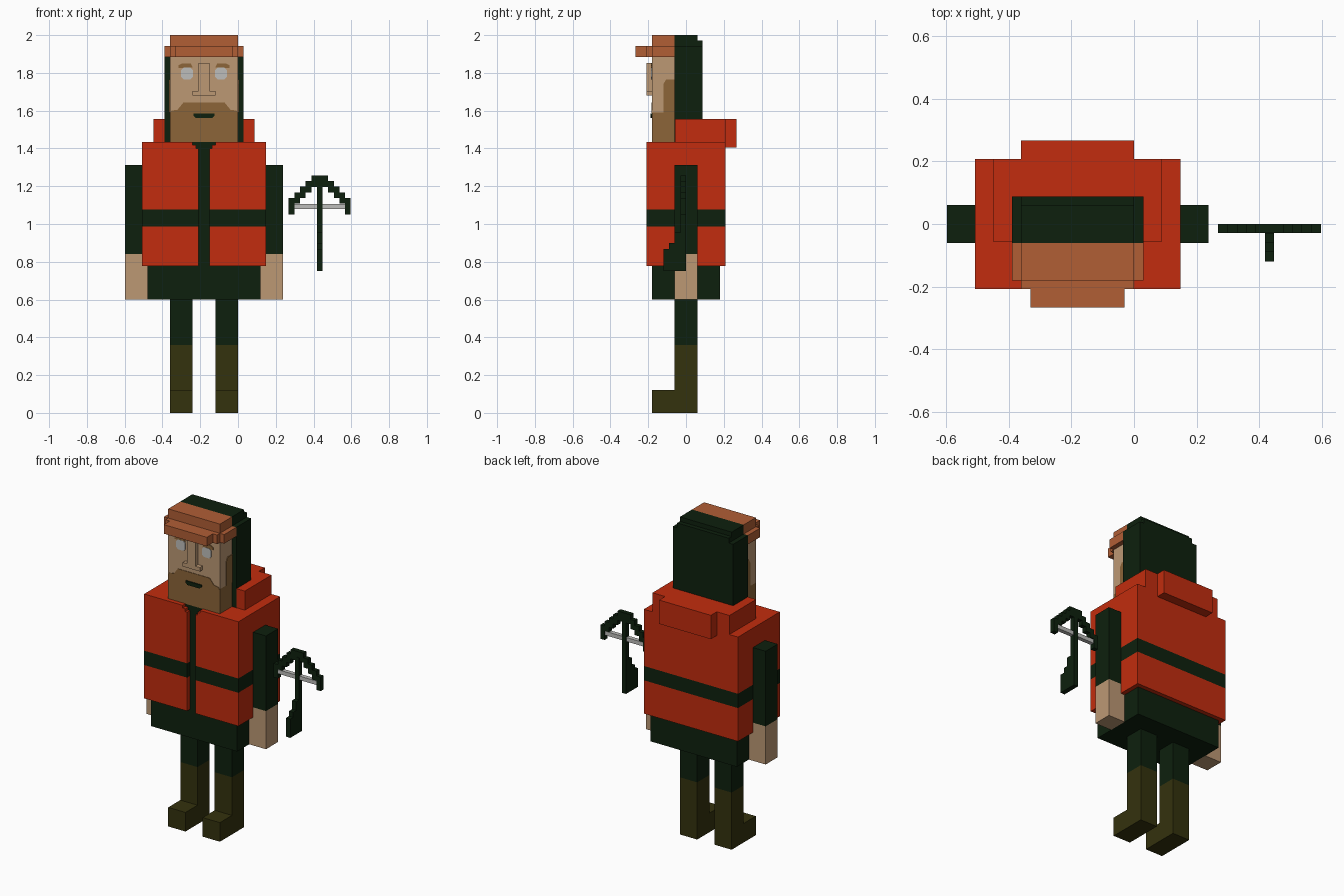
import bpy, bmesh
from mathutils import Vector

cube = bpy.data.objects.get("Cube")
if cube:
    bpy.data.objects.remove(cube, do_unlink=True)

CX = -0.18  # symmetry plane of the body


def material(name, rgb):
    """Flat material from 0-255 display colour, stored as linear values."""
    lin = []
    for c in rgb:
        c /= 255
        lin.append(c / 12.92 if c <= 0.04045 else ((c + 0.055) / 1.055) ** 2.4)
    m = bpy.data.materials.new(name)
    m.use_nodes = True
    m.diffuse_color = (*lin, 1)
    bsdf = m.node_tree.nodes["Principled BSDF"]
    bsdf.inputs["Base Color"].default_value = (*lin, 1)
    bsdf.inputs["Roughness"].default_value = 0.9
    return m


RED = material("vest_red", (194, 44, 14))
DARK = material("dark_green", (13, 32, 13))
SKIN = material("skin", (188, 152, 116))
BEARD = material("beard_brown", (140, 101, 56))
CAP = material("cap_orange_brown", (177, 94, 53))
OLIVE = material("boot_olive", (52, 50, 13))
GREY = material("light_grey", (190, 190, 187))


def prism(name, mat, pts, axis, a, b):
    """Extrude a 2D outline along an axis ('x': yz, 'y': xz, 'z': xy) from a to b."""
    place = {"x": lambda p, t: (t, p[0], p[1]),
             "y": lambda p, t: (p[0], t, p[1]),
             "z": lambda p, t: (p[0], p[1], t)}[axis]
    bm = bmesh.new()
    face = bm.faces.new([bm.verts.new(place(p, a)) for p in pts])
    ext = bmesh.ops.extrude_face_region(bm, geom=[face], use_keep_orig=True)
    moved = [v for v in ext["geom"] if isinstance(v, bmesh.types.BMVert)]
    bmesh.ops.translate(bm, verts=moved, vec=Vector(place((0, 0), b - a)))
    bmesh.ops.recalc_face_normals(bm, faces=bm.faces[:])
    me = bpy.data.meshes.new(name)
    bm.to_mesh(me)
    bm.free()
    me.materials.append(mat)
    ob = bpy.data.objects.new(name, me)
    bpy.context.collection.objects.link(ob)
    return ob


def box(name, mat, x, y, z):
    x, y = sorted(x), sorted(y)
    return prism(name, mat, [(x[0], y[0]), (x[1], y[0]), (x[1], y[1]), (x[0], y[1])], "z", *z)


def mid(half):
    """x range centred on the body."""
    return (CX - half, CX + half)


# Paired limbs and face details
for s, side in ((-1, "right"), (1, "left")):
    def off(a, b):
        return (CX + s * a, CX + s * b)

    leg = off(0.06, 0.18)
    box(side + "_trouser_leg", DARK, leg, (-0.06, 0.06), (0.36, 0.61))
    box(side + "_boot_shaft", OLIVE, leg, (-0.06, 0.06), (0, 0.36))
    box(side + "_boot_toe", OLIVE, leg, (-0.18, -0.06), (0, 0.12))
    box(side + "_sleeve", DARK, off(0.30, 0.417), (-0.06, 0.06), (0.84, 1.313))
    box(side + "_hand", SKIN, off(0.30, 0.417), (-0.06, 0.06), (0.60, 0.84))
    # Eye with clipped corners, brow with a drooping outer end
    ex, ez, r, c = CX + s * 0.09, 1.797, 0.031, 0.012
    eye = [(ex + i * u, ez + j * v) for i, j, flip in
           ((1, 1, 0), (-1, 1, 1), (-1, -1, 0), (1, -1, 1))
           for u, v in (((r, r - c), (r - c, r)) if not flip else ((r - c, r), (r, r - c)))]
    prism(side + "_eye", GREY, eye, "y", -0.185, -0.178)
    brow = [(0.06, 1.828), (0.135, 1.825), (0.135, 1.84), (0.115, 1.85), (0.07, 1.85)]
    prism(side + "_eyebrow", BEARD, [(CX + s * d, z) for d, z in brow], "y", -0.184, -0.178)
    # Sideburn plate on the cheek
    burn = [(-0.12, 1.59), (-0.06, 1.59), (-0.06, 1.765), (-0.105, 1.765), (-0.12, 1.74)]
    prism(side + "_sideburn", BEARD, burn, "x", *off(0.178, 0.184))

# Shirt under the vest
box("shirt", DARK, mid(0.30), (-0.18, 0.18), (0.60, 1.434))


# Vest layers with an open slot down the front
def vest_layer(name, mat, gap, z0, z1):
    half = [(gap, -0.17), (gap, -0.208), (0.328, -0.208), (0.328, 0.208)]
    pts = [(CX + d, y) for d, y in half] + [(CX - d, y) for d, y in reversed(half)]
    prism(name, mat, pts, "z", z0, z1)


vest_layer("vest_lower", RED, 0.029, 0.778, 0.988)
vest_layer("vest_belt", DARK, 0.029, 0.988, 1.078)
vest_layer("vest_upper", RED, 0.029, 1.078, 1.40)
vest_layer("vest_neckline_lower", RED, 0.042, 1.40, 1.418)
vest_layer("vest_neckline_upper", RED, 0.06, 1.418, 1.435)

# Hood folded behind the neck
box("hood_collar", RED, mid(0.268), (-0.058, 0.208), (1.43, 1.555))
box("hood_back", RED, mid(0.18), (0.2, 0.267), (1.405, 1.555))

# Head, beard and face
box("face", SKIN, mid(0.18), (-0.18, -0.06), (1.59, 1.885))
box("beard", BEARD, mid(0.18), (-0.18, -0.06), (1.43, 1.59))
stache = [(0.178, 1.588), (0.172, 1.60), (0.14, 1.605), (0.11, 1.642)]
prism("moustache", BEARD, [(CX + d, z) for d, z in stache]
      + [(CX - d, z) for d, z in reversed(stache)], "y", -0.183, -0.178)
mouth = [(0.042, 1.56), (0.055, 1.572), (0.055, 1.584), (-0.055, 1.584),
         (-0.055, 1.572), (-0.042, 1.56)]
prism("mouth", DARK, [(CX + d, z) for d, z in mouth], "y", -0.187, -0.178)
nose = [(0.06, 1.68), (0.06, 1.705), (0.028, 1.705), (0.028, 1.853)]
prism("nose", SKIN, [(CX + d, z) for d, z in nose]
      + [(CX - d, z) for d, z in reversed(nose)], "y", -0.208, -0.175)

# Hair with stepped edges
box("hair_core", DARK, mid(0.18), (-0.06, 0.06), (1.43, 2.0))
box("hair_back", DARK, mid(0.18), (0.05, 0.088), (1.43, 1.972))
box("hair_sides", DARK, mid(0.21), (-0.06, 0.088), (1.43, 1.942))

# Cap with a band and brim
box("cap_crown", CAP, mid(0.18), (-0.18, -0.06), (1.885, 2.0))
box("cap_band", CAP, mid(0.21), (-0.18, -0.06), (1.885, 1.942))
box("cap_band_front", CAP, mid(0.18), (-0.208, -0.175), (1.885, 1.942))
box("cap_brim", CAP, mid(0.15), (-0.267, -0.2), (1.885, 1.942))

# Crossbow: stepped bow, string, and stock with grip
BX, V = 0.4325, 0.0298
edges = [1.5 * V, 2.5 * V, 3.5 * V, 4.5 * V, 5.5 * V]
tops = [1.257 - i * V for i in range(5)]
bottoms = [1.197 - i * V for i in range(4)] + [1.05]
upper = [(d, z) for i, t in enumerate(tops)
         for d, z in ((edges[i - 1] if i else 0, t), (edges[i], t))][1:]
lower = [(d, z) for i, t in enumerate(bottoms)
         for d, z in ((edges[i - 1] if i else 0, t), (edges[i], t))][1:]
outline = ([(BX - d, z) for d, z in reversed(upper)] + [(BX + d, z) for d, z in upper]
           + [(BX + d, z) for d, z in reversed(lower)] + [(BX - d, z) for d, z in lower])
prism("crossbow_bow", DARK, outline, "y", -0.029, 0)
box("crossbow_string", GREY, (BX - 4.5 * V, BX + 4.5 * V), (-0.028, -0.002), (1.08, 1.105))
stock = [(0, 0.75), (0, 1.22), (-0.03, 1.22), (-0.03, 0.955), (-0.06, 0.955), (-0.06, 0.9),
         (-0.09, 0.9), (-0.09, 0.868), (-0.119, 0.868), (-0.119, 0.75)]
prism("crossbow_stock", DARK, stock, "x", BX - V / 2, BX + V / 2)
